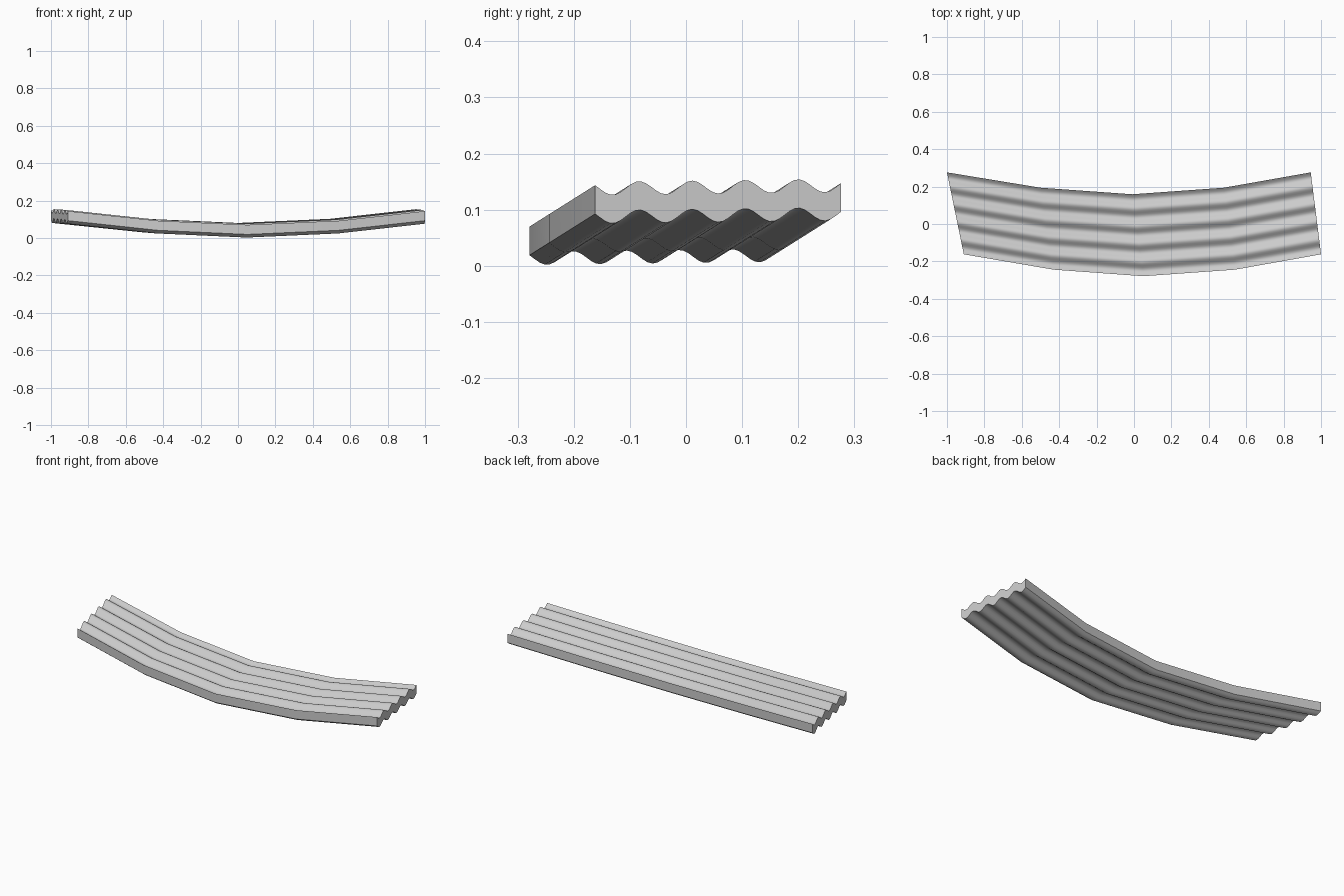
import bpy, bmesh
from math import cos, pi, radians

cube = bpy.data.objects.get("Cube")
if cube:
    bpy.data.objects.remove(cube, do_unlink=True)

# Plain grey sheet material
grey = bpy.data.materials.new("light_grey")
grey.use_nodes = True
colour = (0.6, 0.6, 0.6, 1)
grey.diffuse_color = colour
grey.node_tree.nodes["Principled BSDF"].inputs["Base Color"].default_value = colour

# Stations along the curved sheet: front x, back x, rise along the sloping plane
STATIONS = [(-0.91, -1.0, 0.117), (-0.43, -0.5, 0.035), (0.05, -0.01, 0.0),
            (0.54, 0.48, 0.035), (1.0, 0.945, 0.117)]
FRONT_Y, WIDTH, THICKNESS = -0.279, 0.438, 0.051
PITCH, WAVE, SLOPE = 0.0945, 0.0118, 0.63
STEPS = 48


def wave_height(d):
    """Top surface height at distance d from the front edge."""
    return 0.0642 + 0.012 * d + WAVE * cos(2 * pi * (d / PITCH - 1.83))


# Corrugated section swept through the stations
bm = bmesh.new()
rings = []
for front_x, back_x, rise in STATIONS:
    top, bottom = [], []
    for i in range(STEPS + 1):
        t = i / STEPS
        x = front_x + (back_x - front_x) * t
        y = FRONT_Y + WIDTH * t + rise
        z = wave_height(WIDTH * t) + rise * SLOPE
        top.append(bm.verts.new((x, y, z)))
        bottom.append(bm.verts.new((x, y, z - THICKNESS)))
    rings.append(top + bottom[::-1])

for a, b in zip(rings, rings[1:]):
    for i in range(len(a)):
        j = (i + 1) % len(a)
        bm.faces.new((a[i], b[i], b[j], a[j]))

# End caps, one strip of quads each
for ring in (rings[0], rings[-1]):
    for i in range(STEPS):
        bm.faces.new((ring[i], ring[i + 1], ring[-2 - i], ring[-1 - i]))

bmesh.ops.recalc_face_normals(bm, faces=bm.faces)
mesh = bpy.data.meshes.new("corrugated_sheet")
bm.to_mesh(mesh)
bm.free()
mesh.materials.append(grey)

sheet = bpy.data.objects.new("corrugated_sheet", mesh)
bpy.context.collection.objects.link(sheet)
bpy.ops.object.select_all(action='DESELECT')
sheet.select_set(True)
bpy.context.view_layer.objects.active = sheet
bpy.ops.object.shade_smooth_by_angle(angle=radians(30))
